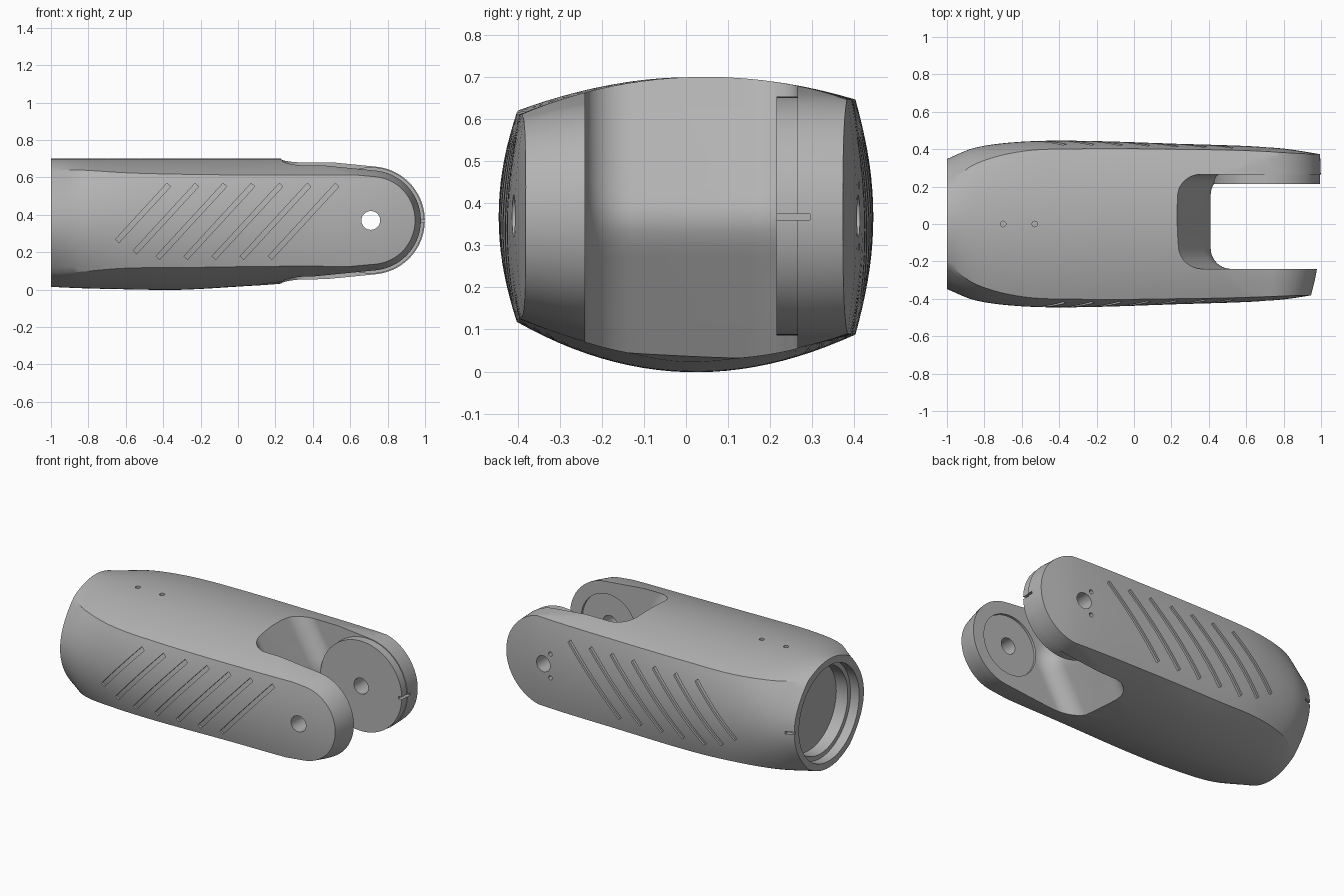
import bpy, bmesh, math
from mathutils import Vector

if "Cube" in bpy.data.objects:
    bpy.data.objects.remove(bpy.data.objects["Cube"], do_unlink=True)

HINGE_X, HINGE_Z = 0.71, 0.37

grey = bpy.data.materials.new("plain_grey")
grey.use_nodes = True
grey.diffuse_color = (0.45, 0.45, 0.45, 1)
grey.node_tree.nodes["Principled BSDF"].inputs["Base Color"].default_value = (0.45, 0.45, 0.45, 1)


def table(rows, x):
    """Smooth interpolation of rows (key, value, value, ...) at key x."""
    x = min(max(x, rows[0][0]), rows[-1][0])
    i = max(k for k in range(len(rows) - 1) if rows[k][0] <= x)
    a, b = rows[i], rows[i + 1]
    p, q = rows[max(i - 1, 0)], rows[min(i + 2, len(rows) - 1)]
    h = b[0] - a[0]
    t = (x - a[0]) / h
    out = []
    for k in range(1, len(a)):
        m0 = (b[k] - p[k]) / (b[0] - p[0]) * h
        m1 = (q[k] - a[k]) / (q[0] - a[0]) * h
        out.append((2*t**3 - 3*t*t + 1) * a[k] + (t**3 - 2*t*t + t) * m0
                   + (3*t*t - 2*t**3) * b[k] + (t**3 - t*t) * m1)
    return out


def add_loft(bm, rings):
    """Closed solid skinned through rings of equal point count."""
    vs = [[bm.verts.new(p) for p in r] for r in rings]
    n = len(vs[0])
    faces = [bm.faces.new(vs[0]), bm.faces.new(vs[-1])]
    for a, b in zip(vs, vs[1:]):
        for i in range(n):
            j = (i + 1) % n
            faces.append(bm.faces.new((a[i], a[j], b[j], b[i])))
    bmesh.ops.recalc_face_normals(bm, faces=faces)


def make(name, *lofts):
    bm = bmesh.new()
    for rings in lofts:
        add_loft(bm, rings)
    me = bpy.data.meshes.new(name)
    bm.to_mesh(me)
    bm.free()
    ob = bpy.data.objects.new(name, me)
    bpy.context.scene.collection.objects.link(ob)
    return ob


def turned(axis, cu, cv, steps, n=64):
    """Rings of a turned solid: steps are (position, radius) along the axis."""
    rings = []
    for pos, r in steps:
        ring = []
        for i in range(n):
            a = 2 * math.pi * i / n
            u, v = cu + r * math.cos(a), cv + r * math.sin(a)
            ring.append({"x": (pos, u, v), "y": (u, pos, v), "z": (u, v, pos)}[axis])
        rings.append(ring)
    return rings


def box(lo, hi):
    return [[(x, lo[1], lo[2]), (x, hi[1], lo[2]), (x, hi[1], hi[2]), (x, lo[1], hi[2])]
            for x in (lo[0], hi[0])]


def combine(target, tool, operation):
    mod = target.modifiers.new(operation, "BOOLEAN")
    mod.operation, mod.object, mod.solver = operation, tool, "EXACT"
    bpy.context.view_layer.objects.active = target
    bpy.ops.object.modifier_apply(modifier=mod.name)
    bpy.data.objects.remove(tool, do_unlink=True)


# Body sections: x, half width, crease y, crease top z, crease bottom z, bottom z, rear lift
BODY = [(-1.0, .348, .21, .64, .085, .015, 0),
        (-.85, .408, .32, .64, .095, .008, .005),
        (-.6, .44, .388, .625, .115, .002, .02),
        (-.3, .445, .402, .617, .118, 0, .03),
        (.2, .43, .40, .612, .125, .028, .035),
        (.75, .408, .385, .612, .125, .04, .035),
        (1.05, .365, .345, .61, .13, .045, .035)]


def arc(p, q, sag, n):
    """Bulging arc from p to q in the section plane, without its last point."""
    p, q = Vector(p), Vector(q)
    d = (q - p).normalized()
    out = Vector((d.y, -d.x))
    return [p.lerp(q, i / n) + out * sag * 4 * (i / n) * (1 - i / n) for i in range(n)]


def section(x):
    w, yc, zt, zb, bottom, lift = table(BODY, x)
    fb, ft, rb, rt = (-yc, zb), (-yc, zt), (yc, zb - lift), (yc, zt + lift)
    pts = (arc(fb, rb, zb - lift / 2 - bottom, 24) + arc(rb, rt, w - yc, 18)
           + arc(rt, ft, .70 - zt - lift / 2, 24) + arc(ft, fb, w - yc, 18))
    return [(x, p.x, p.y) for p in pts]


def side_y(x, z, side):
    w, yc, zt, zb, bottom, lift = table(BODY, x)
    if side > 0:
        zt, zb = zt + lift, zb - lift
    t = (z - zb) / (zt - zb)
    return yc + (w - yc) * 4 * t * (1 - t)


shell = make("forearm_shell", [section(-1 + 2.05 * i / 50) for i in range(51)])

# Rounded fork ends: outline radius varies across the width
END = [(-.6, .184), (-.4, .232), (-.24, .268), (0, .285), (.2, .29), (.37, .285), (.6, .275)]


def end_outline(y):
    r = table(END, y)[0]
    pts = [(-1.2, r + .19)]
    pts += [(r * math.cos(a) + HINGE_X, r * math.sin(a))
            for a in (math.pi * (.47 - .94 * i / 48) for i in range(49))]
    pts.append((-1.2, -r - .19))
    return [(x, y, HINGE_Z + z) for x, z in pts]


combine(shell, make("end_cutter", [end_outline(-.6 + 1.2 * i / 24) for i in range(25)]), "INTERSECT")

# Fork pocket: wedge-shaped floor with filleted corners
FLOOR = [(.172, .80), (.375, .455), (.392, .425), (.404, .395), (.41, .365),
         (.404, .335), (.392, .305), (.375, .275), (.172, -.07)]


def pocket_slice(y, shift):
    pts = [(x + shift, z) for x, z in FLOOR] + [(1.4, -.07), (1.4, .80)]
    return [(x, y, z) for x, z in pts]


FILLET, Y0, Y1 = .11, -.24, .265
turns = [math.pi / 2 * i / 10 for i in range(11)]
slices = [(Y0 + FILLET * (1 - math.cos(a)), FILLET * (1 - math.sin(a))) for a in turns]
slices += [(Y1 + Y0 - y, s) for y, s in reversed(slices)]
combine(shell, make("pocket_cutter", [pocket_slice(y, s) for y, s in slices]), "DIFFERENCE")

# Raised hinge disc on the rear arm
combine(shell, make("hinge_disc", turned("y", HINGE_X, HINGE_Z, [(.215, .284), (.30, .284)], 96)), "UNION")


# Diagonal grip grooves that follow the side surface
def groove(top_x, low_z, side):
    top = Vector((top_x, .56))
    low = Vector((top_x - (.56 - low_z) * .92, low_z))
    d = (top - low).normalized()
    n = Vector((d.y, -d.x)) * .013
    rings = []
    for i in range(13):
        c = low.lerp(top, i / 12)
        a, b = c + n, c - n
        rings.append([(p.x, side * (side_y(p.x, p.y, side) + off), p.y)
                      for p, off in ((a, .03), (b, .03), (b, -.013), (a, -.013))])
    return rings


grooves = [groove(-.37 + .15 * i, max(.26 - .06 * i, .17), s) for i in range(7) for s in (-1, 1)]
combine(shell, make("groove_cutter", *grooves), "DIFFERENCE")

# Socket at the closed end, hinge bore, screw holes and index slits
socket = turned("x", 0, .358, [(-1.1, .30), (-.94, .30), (-.94, .272), (-.86, .272)], 96)
bore = turned("y", HINGE_X, HINGE_Z,
              [(-.6, .05), (-.255, .05), (-.255, .19), (-.2, .19), (-.2, .05), (.6, .05)])
screws = [turned("z", x, 0, [(.66, .015), (.8, .015)], 20) for x in (-.70, -.53)]
pins = [turned("y", .66, HINGE_Z + dz, [(.37, .013), (.5, .013)], 20) for dz in (-.075, .075)]
slits = [box((.97, .2, .36), (1.1, .295, .375)), box((-1.05, .335, .355), (-.95, .5, .37))]
combine(shell, make("hole_cutter", socket, bore, *screws, *pins, *slits), "DIFFERENCE")

# Finish
shell.data.materials.clear()
shell.data.materials.append(grey)
for p in shell.data.polygons:
    p.material_index = 0
bpy.ops.object.select_all(action="DESELECT")
shell.select_set(True)
bpy.context.view_layer.objects.active = shell
bpy.ops.object.shade_smooth_by_angle(angle=math.radians(28))
